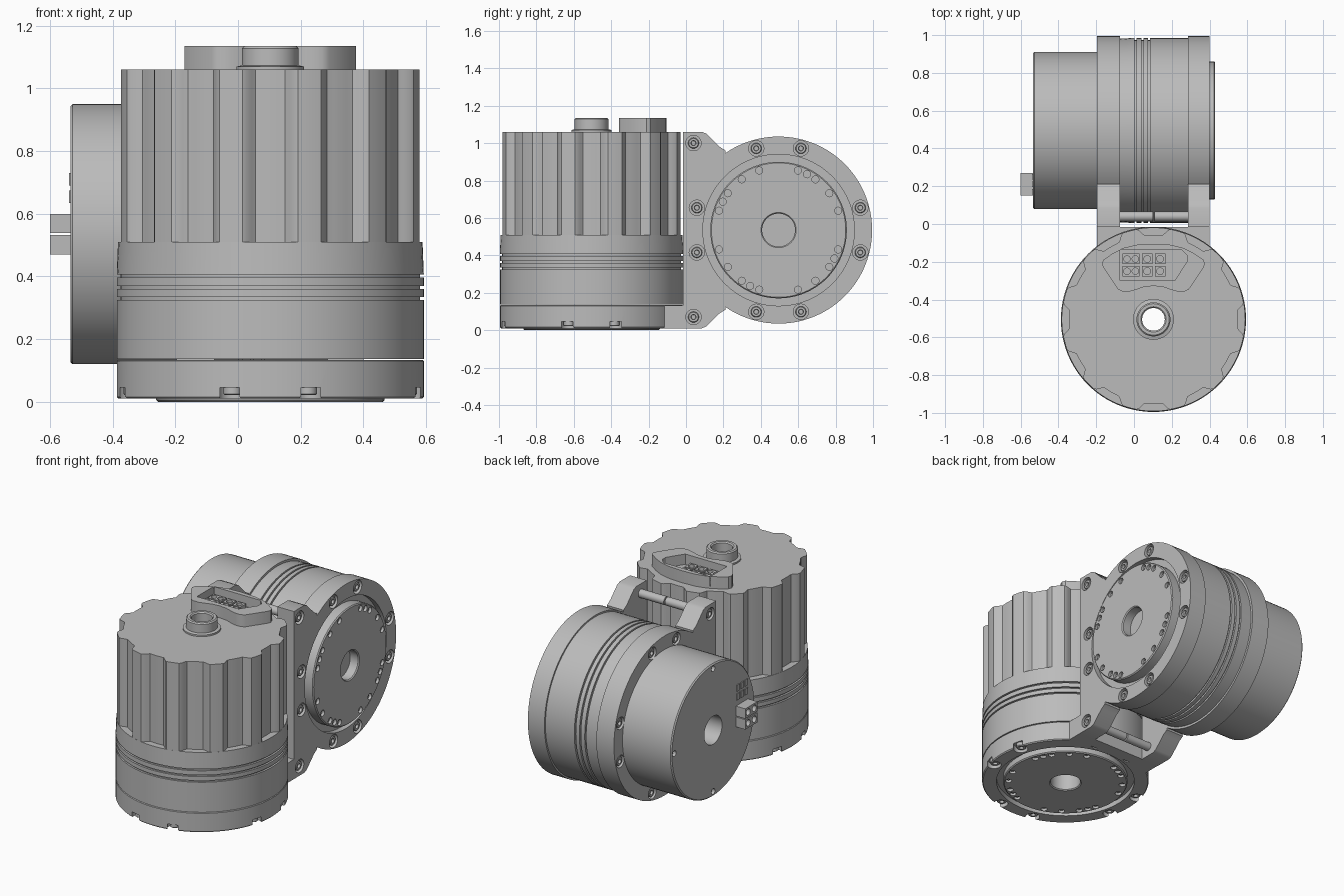
import bpy, bmesh
from math import sin, cos, pi, radians, hypot, atan2
from mathutils import Matrix, Vector

cube = bpy.data.objects.get("Cube")
if cube:
    bpy.data.objects.remove(cube)

metal = bpy.data.materials.new("grey metal")
metal.use_nodes = True
GREY = (0.5, 0.5, 0.5, 1)
metal.diffuse_color = GREY
metal.node_tree.nodes["Principled BSDF"].inputs["Base Color"].default_value = GREY

# Local frames: z runs from the output face into the actuator
DRUM = Matrix.Translation((0.103, -0.505, 0.01))
SIDE = Matrix.Translation((0.40, 0.495, 0.535)) @ Matrix.Rotation(-pi / 2, 4, 'Y')
WORLD = Matrix.Identity(4)


def finish(name, bm, frame):
    bmesh.ops.recalc_face_normals(bm, faces=bm.faces)
    mesh = bpy.data.meshes.new(name)
    bm.to_mesh(mesh)
    bm.free()
    ob = bpy.data.objects.new(name, mesh)
    ob.matrix_world = frame
    mesh.materials.append(metal)
    bpy.context.collection.objects.link(ob)
    return ob


def add_prism(bm, outline, h0, h1):
    low = [bm.verts.new((x, y, h0)) for x, y in outline]
    high = [bm.verts.new((x, y, h1)) for x, y in outline]
    bm.faces.new(low)
    bm.faces.new(high)
    for i in range(len(low)):
        bm.faces.new((low[i - 1], low[i], high[i], high[i - 1]))


def prism(name, outline, h0, h1, frame):
    bm = bmesh.new()
    add_prism(bm, outline, h0, h1)
    return finish(name, bm, frame)


def circle(r, n=96, cx=0, cy=0):
    return [(cx + r * cos(2 * pi * i / n), cy + r * sin(2 * pi * i / n)) for i in range(n)]


def rect(x0, x1, y0, y1):
    return [(x0, y0), (x1, y0), (x1, y1), (x0, y1)]


def lathe(name, profile, frame, n=96):
    """Revolve a closed loop of (radius, height) points."""
    bm = bmesh.new()
    rings = [[bm.verts.new((x, y, h)) for x, y in circle(r, n)] for r, h in profile]
    for k in range(len(rings)):
        a, b = rings[k - 1], rings[k]
        for i in range(n):
            bm.faces.new((a[i - 1], a[i], b[i], b[i - 1]))
    return finish(name, bm, frame)


def cut(ob, shapes):
    """Subtract (outline, low, high) prisms given in the object's own frame."""
    bm = bmesh.new()
    for shape in shapes:
        add_prism(bm, *shape)
    cutter = finish("cutter", bm, ob.matrix_world.copy())
    cutter.hide_render = True
    mod = ob.modifiers.new("cut", 'BOOLEAN')
    mod.operation, mod.solver, mod.object = 'DIFFERENCE', 'EXACT', cutter
    bpy.context.view_layer.objects.active = ob
    bpy.ops.object.modifier_apply(modifier="cut")
    bpy.data.objects.remove(cutter)


def polar(r, degrees):
    return r * cos(radians(degrees)), r * sin(radians(degrees))


def bolt(name, spot, h, d, frame):
    """Socket-head screw; d is the direction of its open end."""
    at = frame @ Matrix.Translation((*spot, h))
    lathe(name, [(0.012, 0), (0.029, 0), (0.029, d * 0.022), (0.025, d * 0.026),
                 (0.014, d * 0.026), (0.012, d * 0.01)], at, 20)


def grooved_body(name, h0, h1, frame):
    outer = [(0.49, h0)]
    for g in (0.32, 0.355, 0.392):
        outer += [(0.49, g - 0.005), (0.478, g - 0.005), (0.478, g + 0.005), (0.49, g + 0.005)]
    lathe(name, [(0.088, h0)] + outer + [(0.486, h1), (0.088, h1)], frame)


def output_disc(name, lip, frame):
    ob = lathe(name, [(0.088, 0.06), (0.365, 0.06), (0.365, 0.006 - lip), (0.359, -lip),
                      (0.094, -lip), (0.088, 0.006 - lip)], frame)
    angles = [q + a for q in range(0, 360, 90) for a in (18, 27, 36, 54, 72)]
    cut(ob, [(circle(0.019, 16, *polar(0.335, a)), -lip - 0.02, 0.018 - lip) for a in angles])
    for a in angles:
        prism(name + "_screw", circle(0.011, 12, *polar(0.335, a)), 0.0, 0.012 - lip, frame)


# Upright actuator
RING = [q + a for q in range(0, 360, 90) for a in (-15.3, 15.3)]
base = lathe("drum_base_ring", [(0.405, 0.03), (0.405, 0), (0.484, 0), (0.49, 0.006),
                               (0.49, 0.12), (0.486, 0.124), (0.088, 0.124), (0.088, 0.03)], DRUM)
cut(base, [(circle(0.042, 24, *polar(0.462, a)), -0.02, 0.036) for a in RING])
for a in RING:
    bolt("drum_base_bolt", polar(0.455, a), 0.037, -1, DRUM)
output_disc("drum_output_disc", 0.01, DRUM)
grooved_body("drum_body", 0.127, 0.5, DRUM)
prism("drum_saddle", [(-0.195, -0.015), (-0.195, -0.13), (-0.1, -0.09),
                      (0.306, -0.09), (0.4, -0.13), (0.4, -0.015)], 0.01, 0.133, WORLD)

# Fluted cover with twelve rounded scallops
flutes = []
for i in range(240):
    a = i * 1.5
    t = min(1, max(0, (abs((a + 15) % 30 - 15) - 5.5) / 5))
    flutes.append(polar(0.446 + 0.039 * t * t * (3 - 2 * t), a))
cover = prism("fluted_cover", flutes, 0.5, 1.05, DRUM)
cut(cover, [(circle(0.06, 48), 0.4, 1.2)])
lathe("cover_boss", [(0.06, 1.04), (0.108, 1.04), (0.108, 1.06), (0.09, 1.064), (0.09, 1.118),
                     (0.083, 1.125), (0.067, 1.125), (0.06, 1.118)], DRUM, 64)

# Connector pod on the cover
half = [(0, -0.105), (0.09, -0.11), (0.16, -0.127), (0.215, -0.155), (0.265, -0.19), (0.273, -0.212),
        (0.262, -0.236), (0.188, -0.345), (0.165, -0.357), (0.125, -0.357), (0.09, -0.347),
        (0.05, -0.333), (0, -0.328)]
pod_outline = [(0.103 + x, y) for x, y in half] + [(0.103 - x, y) for x, y in half[-2:0:-1]]
pod = prism("connector_pod", pod_outline, 1.055, 1.135, WORLD)
cut(pod, [([(-0.075, -0.135), (0.25, -0.135), (0.28, -0.165), (0.28, -0.2),
            (0.215, -0.3), (-0.075, -0.3)], 1.07, 1.2)])
for y in (-0.185, -0.25):
    plug = prism("pod_power_plug", rect(-0.06, 0.03, y - 0.028, y + 0.028), 1.06, 1.1, WORLD)
    cut(plug, [(circle(0.017, 16, x, y), 1.08, 1.2) for x in (-0.037, 0.007)])
    for x in (0.07, 0.138):
        pin = prism("pod_signal_plug", rect(x - 0.028, x + 0.028, y - 0.028, y + 0.028), 1.06, 1.1, WORLD)
        cut(pin, [(circle(0.018, 16, x, y), 1.085, 1.2)])

# Sideways actuator: two clamp flanges shaped as a ring with a square foot
arc0 = atan2(-0.285, 0.412)
arc = [(0.5 * cos(t), 0.5 * sin(t)) for t in
       (arc0 + (pi - 2 * arc0) * i / 80 for i in range(81))]
foot = [(-0.425, -0.283), (-0.445, -0.315), (-0.515, -0.385), (-0.525, -0.41), (-0.525, -0.512)]
flange_outline = arc + foot + [(-x, y) for x, y in reversed(foot)]
BOLTS = [polar(0.453, a) for a in RING] + [(0.465, -0.455), (-0.465, -0.455)]

front = prism("front_flange", flange_outline, 0, 0.115, SIDE)
cut(front, [(circle(0.405), -0.02, 0.035), (circle(0.088, 48), 0.03, 0.2)]
    + [(circle(0.041, 24, *b), -0.02, 0.03) for b in BOLTS])
rear = prism("rear_flange", flange_outline, 0.475, 0.597, SIDE)
cut(rear, [(circle(0.088, 48), 0.4, 0.7)]
    + [(circle(0.038, 24, *b), 0.567, 0.7) for b in BOLTS])
for b in BOLTS:
    bolt("front_flange_bolt", b, 0.031, -1, SIDE)
    bolt("rear_flange_bolt", b, 0.566, 1, SIDE)
output_disc("side_output_disc", 0.03, SIDE)
grooved_body("side_body", 0.115, 0.475, SIDE)

# Clamp rods between the flange feet, split at the middle
for x in (0.465, -0.465):
    for h0, h1 in ((0.11, 0.291), (0.299, 0.48)):
        prism("clamp_rod", circle(0.026, 24, x, -0.455), h0, h1, SIDE)

# Motor housing behind the rear flange
motor = lathe("motor_housing", [(0.088, 0.59), (0.415, 0.59), (0.415, 0.928), (0.408, 0.935),
                                (0.088, 0.935)], SIDE)
SCREWS = [polar(0.385, a) for a in range(0, 360, 90)]
cut(motor, [(circle(0.018, 16, *s), 0.915, 1) for s in SCREWS])
for z in (0.47, 0.538):
    plug = prism("motor_plug", rect(z - 0.535, z - 0.473, -0.345, -0.225), 0.925, 1.0, SIDE)
    cut(plug, [(circle(0.02, 16, z - 0.504, y), 0.96, 1.1) for y in (-0.315, -0.255)])
for x in (0.1, 0.155):
    for y in (-0.325, -0.285, -0.245):
        prism("motor_signal_pin", rect(x, x + 0.04, y - 0.015, y + 0.015), 0.93, 0.94, SIDE)

# Smooth round surfaces, keep edges sharp
bpy.ops.object.select_all(action='DESELECT')
for ob in bpy.context.scene.objects:
    if ob.type == 'MESH':
        ob.select_set(True)
        bpy.context.view_layer.objects.active = ob
bpy.ops.object.shade_smooth_by_angle(angle=radians(30))
